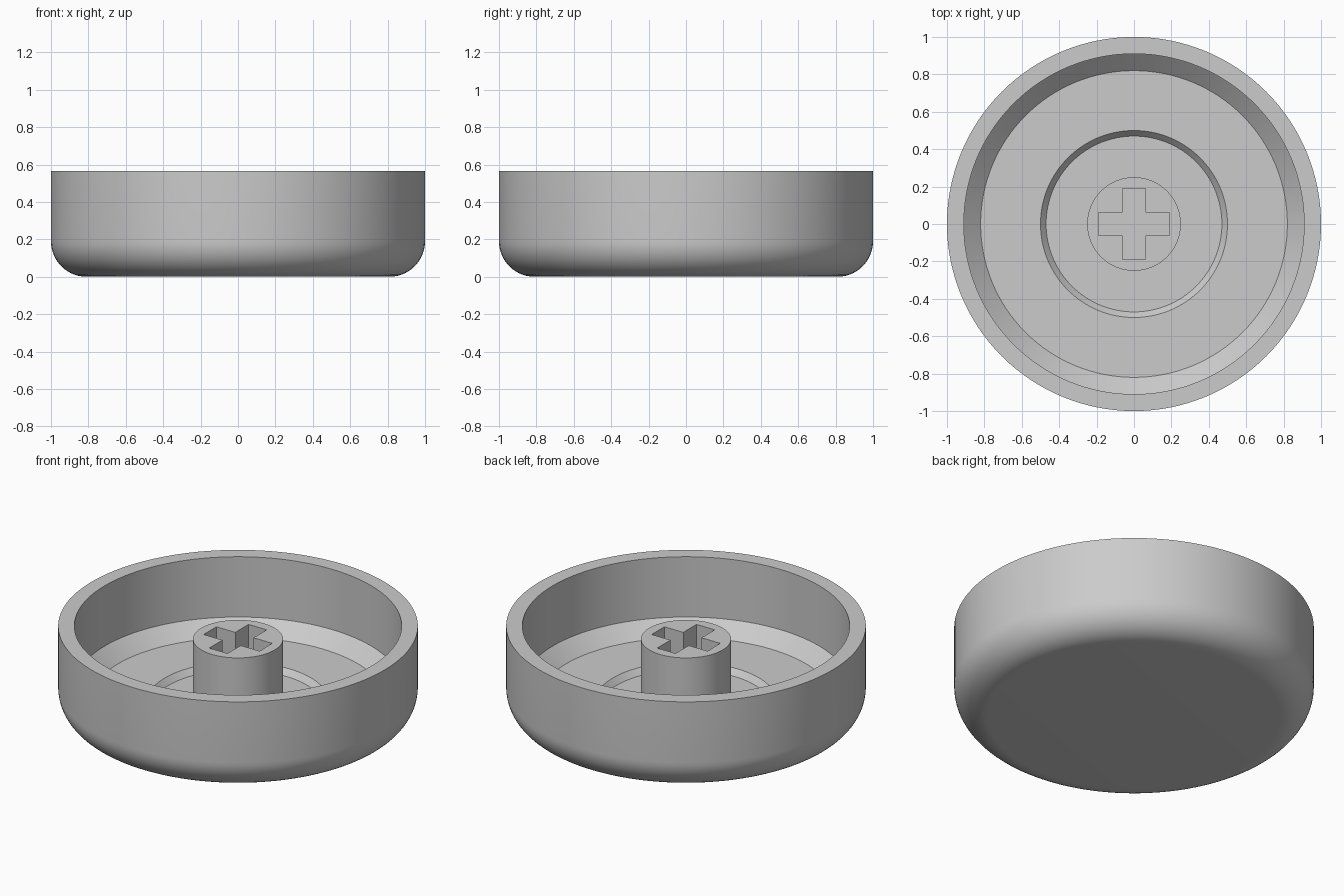
import bpy, bmesh, math

if "Cube" in bpy.data.objects:
    bpy.data.objects.remove(bpy.data.objects["Cube"], do_unlink=True)

SIDES = 128
HEIGHT = 0.565
FLOOR, RECESS = 0.11, 0.075
STEM_TOP = 0.485

grey = bpy.data.materials.new("plain grey")
grey.use_nodes = True
colour = (0.6, 0.6, 0.6, 1)
grey.diffuse_color = colour
grey.node_tree.nodes["Principled BSDF"].inputs["Base Color"].default_value = colour


def make_object(name, bm):
    bmesh.ops.recalc_face_normals(bm, faces=bm.faces)
    mesh = bpy.data.meshes.new(name)
    bm.to_mesh(mesh)
    bm.free()
    mesh.materials.append(grey)
    obj = bpy.data.objects.new(name, mesh)
    bpy.context.collection.objects.link(obj)
    return obj


def lathe(name, profile):
    """Revolve (radius, z) points; the open ends are closed with flat discs."""
    bm = bmesh.new()
    rings = []
    for r, z in profile:
        rings.append([bm.verts.new((r * math.cos(a), r * math.sin(a), z))
                      for a in (2 * math.pi * i / SIDES for i in range(SIDES))])
    for low, high in zip(rings, rings[1:]):
        for i in range(SIDES):
            j = (i + 1) % SIDES
            bm.faces.new((low[i], low[j], high[j], high[i]))
    bm.faces.new(rings[0])
    bm.faces.new(rings[-1])
    return make_object(name, bm)


def select_only(obj):
    bpy.ops.object.select_all(action='DESELECT')
    obj.select_set(True)
    bpy.context.view_layer.objects.active = obj


def shade(obj):
    select_only(obj)
    bpy.ops.object.shade_smooth_by_angle(angle=math.radians(30))


# Round cap: rounded base edge, straight wall, chamfered floor, shallow recess
FILLET, STEPS = 0.19, 14
profile = []
for i in range(STEPS + 1):
    a = math.pi / 2 * i / STEPS
    profile.append((1 - FILLET + FILLET * math.sin(a), FILLET * (1 - math.cos(a))))
profile += [(1, HEIGHT), (0.91, HEIGHT), (0.91, FLOOR + 0.085), (0.82, FLOOR),
            (0.5, FLOOR), (0.47, RECESS)]
shade(lathe("cap_shell", profile))

# Central stem
stem = lathe("stem", [(0.25, RECESS - 0.01), (0.25, STEM_TOP)])

# Cross-shaped socket cut into the stem
ARM, HALF = 0.19, 0.062
quarter = [(ARM, -HALF), (ARM, HALF), (HALF, HALF)]
bm = bmesh.new()
outline = []
for k in range(4):
    c, s = round(math.cos(k * math.pi / 2)), round(math.sin(k * math.pi / 2))
    outline += [bm.verts.new((x * c - y * s, x * s + y * c, FLOOR)) for x, y in quarter]
base = bm.faces.new(outline)
extruded = bmesh.ops.extrude_face_region(bm, geom=[base], use_keep_orig=True)
top = [v for v in extruded["geom"] if isinstance(v, bmesh.types.BMVert)]
bmesh.ops.translate(bm, verts=top, vec=(0, 0, HEIGHT - FLOOR))
cutter = make_object("socket_cutter", bm)
cutter.hide_render = True

cut = stem.modifiers.new("socket", 'BOOLEAN')
cut.operation = 'DIFFERENCE'
cut.solver = 'EXACT'
cut.object = cutter
select_only(stem)
bpy.ops.object.modifier_apply(modifier=cut.name)
bpy.data.objects.remove(cutter, do_unlink=True)
shade(stem)
